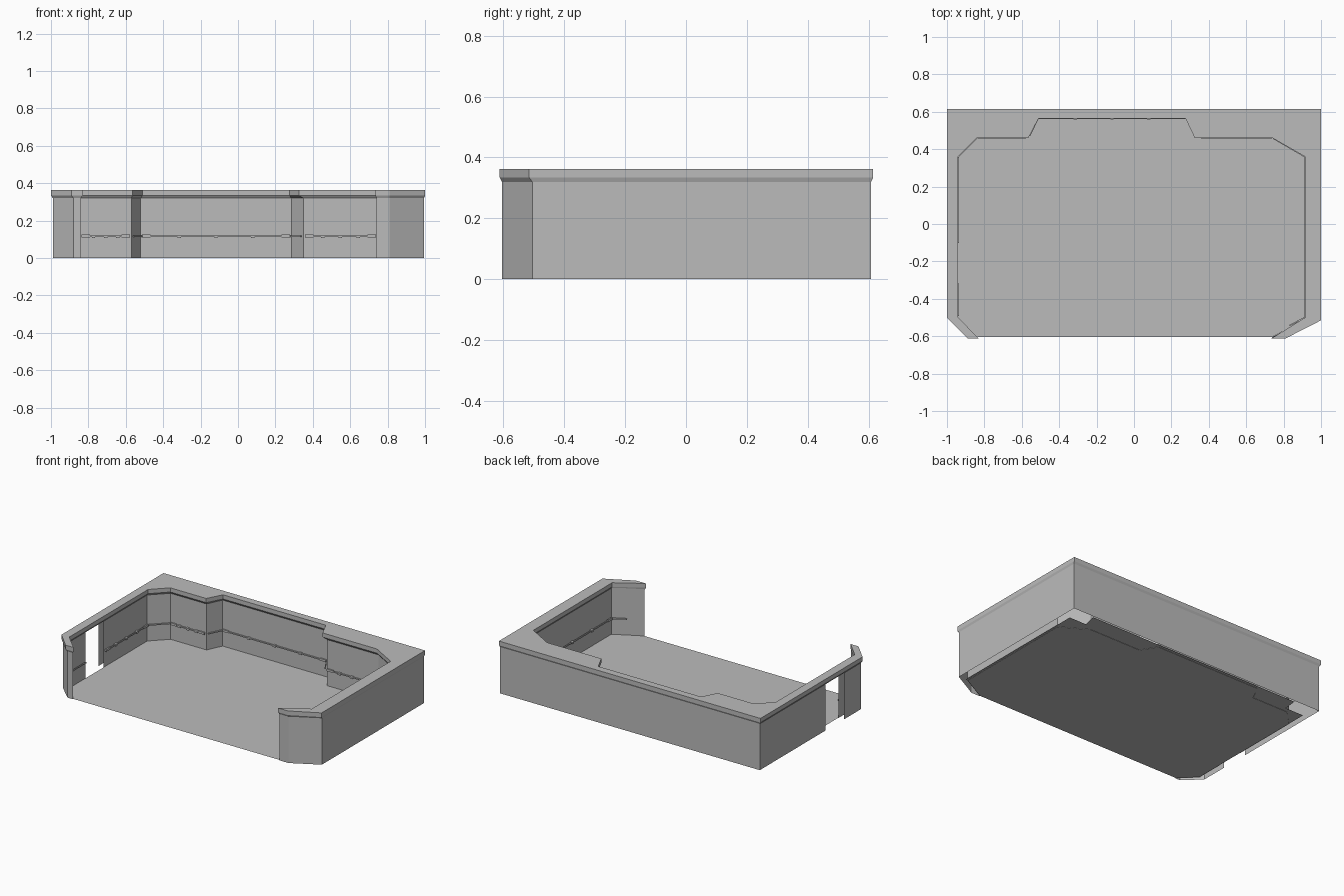
import bpy, bmesh, math
from mathutils import Vector

if "Cube" in bpy.data.objects:
    bpy.data.objects.remove(bpy.data.objects["Cube"])

grey = bpy.data.materials.new("plain grey")
grey.diffuse_color = (0.5, 0.5, 0.5, 1)
grey.use_nodes = True
grey.node_tree.nodes["Principled BSDF"].inputs["Base Color"].default_value = grey.diffuse_color

WALL_TOP = 0.325
DOOR = (-0.31, -0.11)

# Outlines shared by the parts
inner = [(-0.84, -0.605), (-0.95, -0.5), (-0.95, 0.365), (-0.845, 0.47),
         (-0.57, 0.47), (-0.52, 0.575), (0.285, 0.575), (0.35, 0.47),
         (0.745, 0.47), (0.925, 0.365), (0.925, -0.505), (0.74, -0.605)]
outer = [(0.81, -0.605), (0.995, -0.505), (0.995, 0.608),
         (-0.99, 0.608), (-0.99, -0.5), (-0.88, -0.605)]
cap_inner = [(-0.83, -0.612), (-0.94, -0.5), (-0.94, 0.36), (-0.84, 0.46),
             (-0.565, 0.46), (-0.51, 0.565), (0.275, 0.565), (0.325, 0.46),
             (0.74, 0.46), (0.915, 0.36), (0.915, -0.5), (0.735, -0.612)]
cap_outer = [(0.81, -0.612), (1.0, -0.515), (1.0, 0.615),
             (-1.0, 0.615), (-1.0, -0.5), (-0.89, -0.612)]


def finish(name, bm):
    mesh = bpy.data.meshes.new(name)
    bm.to_mesh(mesh)
    bm.free()
    mesh.materials.append(grey)
    obj = bpy.data.objects.new(name, mesh)
    bpy.context.collection.objects.link(obj)
    return obj


def wall_sheet(name, paths):
    """Vertical sheets that face the right of the travel direction."""
    bm = bmesh.new()
    for path in paths:
        low = [bm.verts.new((x, y, 0)) for x, y in path]
        top = [bm.verts.new((x, y, WALL_TOP)) for x, y in path]
        for i in range(len(path) - 1):
            bm.faces.new((low[i], low[i + 1], top[i + 1], top[i]))
    return finish(name, bm)


def block(bm, a, b, z, offset, depth, height):
    """Box along the wall segment a-b, held off its room side."""
    d = (b - a).normalized()
    n = Vector((d.y, -d.x))
    rings = []
    for p in (a, b):
        ring = []
        for o, h in ((0, -1), (1, -1), (1, 1), (0, 1)):
            q = p + n * (offset + o * depth)
            ring.append(bm.verts.new((q.x, q.y, z + h * height / 2)))
        rings.append(ring)
    r, s = rings
    for i in range(4):
        j = (i + 1) % 4
        bm.faces.new((r[i], r[j], s[j], s[i]))
    bm.faces.new(r[::-1])
    bm.faces.new(s)


# Inner and outer wall skins, split at the doorway on the left
door_in = [(-0.95, y) for y in DOOR]
wall_sheet("inner_walls", [inner[:2] + door_in[:1], door_in[1:] + inner[2:]])
door_out = [(-0.99, y) for y in DOOR]
wall_sheet("outer_walls", [[inner[-1]] + outer[:4] + door_out[1:],
                           door_out[:1] + outer[4:] + [inner[0]]])

# Cap moulding with a sloped lower edge
bm = bmesh.new()
levels = [(inner + outer, 0.32), (cap_inner + cap_outer, 0.334),
          (cap_inner + cap_outer, 0.363)]
rings = [[bm.verts.new((x, y, z)) for x, y in pts] for pts, z in levels]
for r, s in zip(rings, rings[1:]):
    for i in range(len(r)):
        j = (i + 1) % len(r)
        bm.faces.new((r[i], r[j], s[j], s[i]))
bm.faces.new(rings[0][::-1])
bm.faces.new(rings[-1])
bmesh.ops.recalc_face_normals(bm, faces=bm.faces)
finish("wall_cap", bm)

# Floor sheet with notched back corners
bm = bmesh.new()
floor = [(-0.84, -0.603), (0.74, -0.603), (0.94, -0.5), (0.94, 0.5), (0.81, 0.5),
         (0.83, 0.595), (-0.8, 0.595), (-0.81, 0.5), (-0.95, 0.5), (-0.95, -0.5)]
bm.faces.new([bm.verts.new((x, y, 0.002)) for x, y in floor])
finish("floor", bm)

# Handrail: thin bar, thicker ends and small brackets on every wall panel
bm = bmesh.new()
runs = [(inner[1], door_in[0]), (door_in[1], inner[2])]
runs += list(zip(inner[2:-1], inner[3:-1]))
runs.append((inner[-2], (0.83, -0.556)))
for p, q in runs:
    a, b = Vector(p), Vector(q)
    d = (b - a).normalized()
    length = (b - a).length
    a, b = a + d * 0.008, b - d * 0.008
    block(bm, a, b, 0.117, 0.007, 0.007, 0.008)
    if length > 0.25:
        for s, e in ((a, a + d * 0.045), (b - d * 0.045, b)):
            block(bm, s, e, 0.117, 0.005, 0.009, 0.015)
        for t in (0.25, 0.5, 0.75):
            c = a.lerp(b, t)
            block(bm, c - d * 0.009, c + d * 0.009, 0.114, 0.0, 0.015, 0.014)
bmesh.ops.recalc_face_normals(bm, faces=bm.faces)
finish("handrail", bm)
